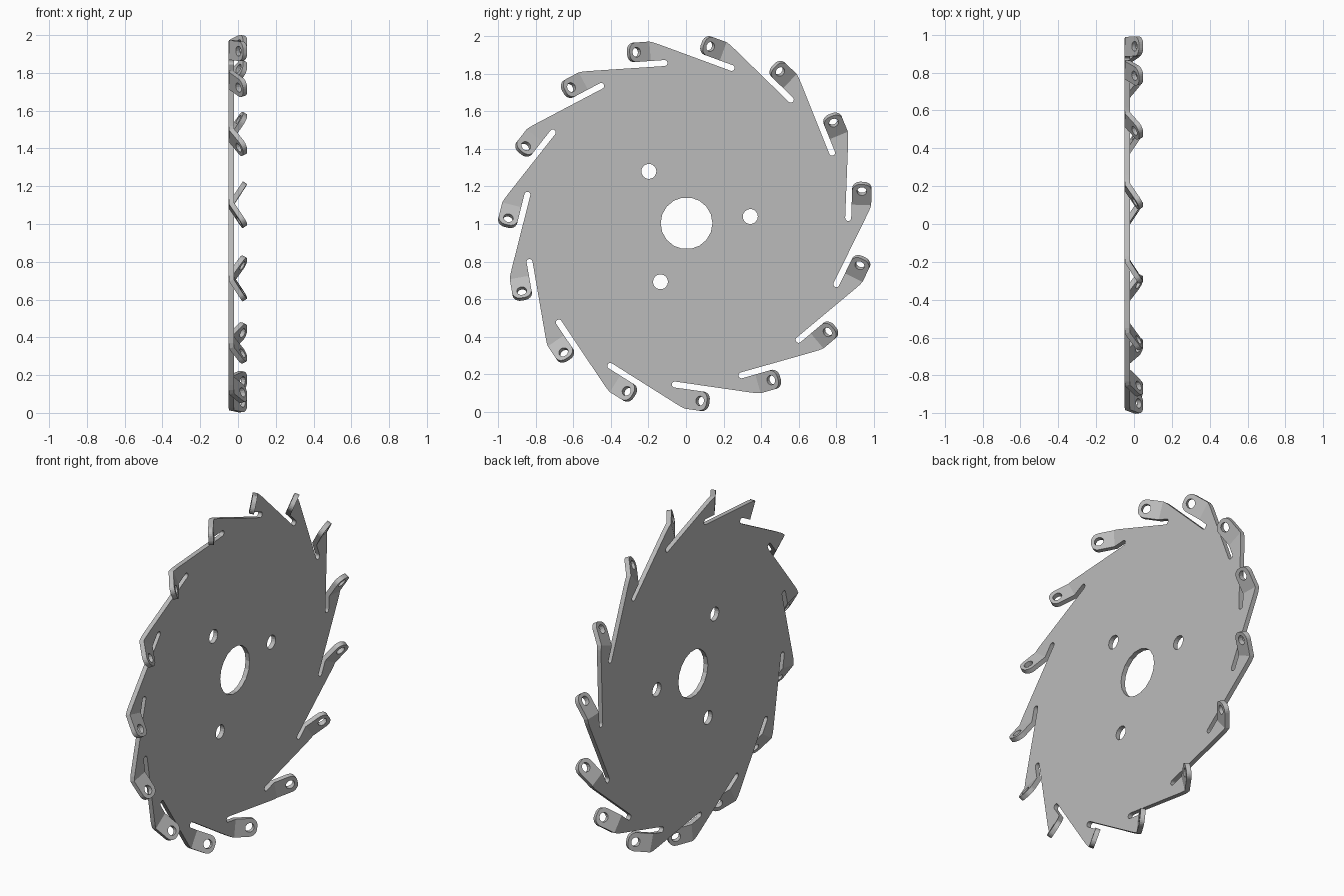
import bpy, bmesh, math
from mathutils import Vector

if "Cube" in bpy.data.objects:
    bpy.data.objects.remove(bpy.data.objects["Cube"])

TEETH = 15
THICK = 0.027
FACE_X = -0.022                # x of the face the tabs bend towards
CENTRE = (0.003, 1.004)        # disc centre in y, z
AXIS = math.radians(88)        # tab and slot direction of the first tooth
SLOT = Vector((0.862, 0.028))  # closed end of the first slot
HALF = 0.016                   # half slot width
OUTER = 0.12                   # outer edge of the tab, from the slot axis
BEND = 0.072                   # distance from slot end to bend line
FOLD = math.radians(33)
LENGTH = 0.13                  # tab length past the bend
CORNER = 0.042

steel = bpy.data.materials.new("steel_grey")
steel.use_nodes = True
grey = (0.5, 0.5, 0.5, 1)
steel.diffuse_color = grey
steel.node_tree.nodes["Principled BSDF"].inputs["Base Color"].default_value = grey


def arc(cx, cy, r, start, end, n):
    """Points of an arc, both ends included, angles in degrees."""
    angles = [math.radians(start + (end - start) * i / n) for i in range(n + 1)]
    return [(cx + r * math.cos(a), cy + r * math.sin(a)) for a in angles]


def circle(cx, cy, r, n):
    return arc(cx, cy, r, 0, 360, n)[:-1]


def place(tooth, s, w):
    """Map distance along (s) and across (w) a tab to the model, folding past the bend."""
    past = max(0, s - BEND)
    flat = min(s, BEND) + past * math.cos(FOLD)
    u = Vector((math.cos(AXIS), math.sin(AXIS)))
    n = Vector((u.y, -u.x))
    p = SLOT + u * flat + n * w
    turn = math.tau * tooth / TEETH
    c, d = math.cos(turn), math.sin(turn)
    return Vector((FACE_X + past * math.sin(FOLD),
                   CENTRE[0] + p.x * c - p.y * d,
                   CENTRE[1] + p.x * d + p.y * c))


def fill(bm, loops):
    """Fill the first loop, leaving the other loops as holes."""
    edges = []
    for loop in loops:
        verts = [bm.verts.new(p) for p in loop]
        edges += [bm.edges.new((a, b)) for a, b in zip(verts, verts[1:] + verts[:1])]
    bmesh.ops.triangle_fill(bm, use_beauty=True, use_dissolve=False, edges=edges)


def on_plate(points):
    return [Vector((FACE_X, CENTRE[0] + y, CENTRE[1] + z)) for y, z in points]


bm = bmesh.new()

# Plate with slotted rim, centre bore and three bolt holes
rim = []
for k in range(TEETH):
    rim += [place(k, 0.019, 0.1), place(k, 0.05, 0.113),
            place(k, BEND, OUTER), place(k, BEND, HALF)]
    rim += [place(k, s, w) for s, w in arc(0, 0, HALF, 90, 270, 8)]
holes = [on_plate(circle(0, 0, 0.138, 18))]
for k in range(3):
    a = math.radians(6 + 120 * k)
    holes.append(on_plate(circle(0.342 * math.cos(a), 0.342 * math.sin(a), 0.04, 18)))
fill(bm, [rim] + holes)

# Folded tabs with rounded ends and a hole each
end = BEND + LENGTH - CORNER
tab = [(BEND, HALF), (BEND, OUTER)]
tab += arc(end, OUTER - CORNER, CORNER, 90, 0, 6)
tab += arc(end, HALF + CORNER, CORNER, 0, -90, 6)
eye = circle(BEND + 0.086, (HALF + OUTER) / 2, 0.026, 14)
for k in range(TEETH):
    fill(bm, [[place(k, s, w) for s, w in loop] for loop in (tab, eye)])

# Join tabs to plate and face everything towards +x
bmesh.ops.remove_doubles(bm, verts=bm.verts, dist=0.0002)
bm.normal_update()
bmesh.ops.reverse_faces(bm, faces=[f for f in bm.faces if f.normal.x < 0])

mesh = bpy.data.meshes.new("slotted_disc")
bm.to_mesh(mesh)
bm.free()
mesh.materials.append(steel)
disc = bpy.data.objects.new("slotted_disc", mesh)
bpy.context.collection.objects.link(disc)

# Sheet thickness
sheet = disc.modifiers.new("sheet", "SOLIDIFY")
sheet.thickness = THICK
sheet.offset = -1
sheet.use_even_offset = True
